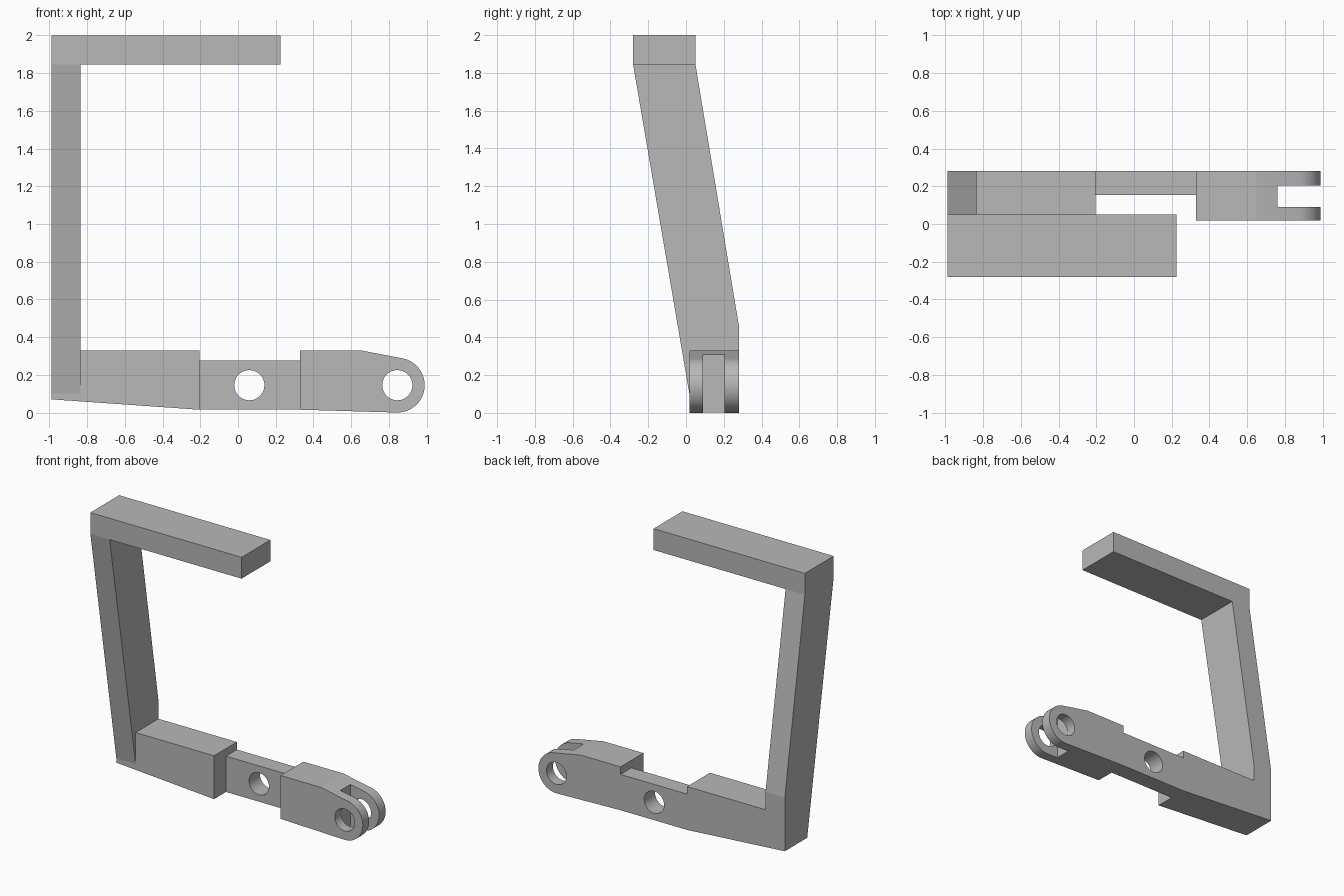
import bpy
import bmesh
from math import cos, sin, radians

if "Cube" in bpy.data.objects:
    bpy.data.objects.remove(bpy.data.objects["Cube"], do_unlink=True)

# Single plain grey finish
grey = bpy.data.materials.new("plain grey")
grey.use_nodes = True
grey.diffuse_color = (0.48, 0.48, 0.48, 1)
grey.node_tree.nodes["Principled BSDF"].inputs["Base Color"].default_value = (0.48, 0.48, 0.48, 1)


def prism(name, profile, axis, start, end):
    """Extrude a closed profile along x (profile is y, z) or y (profile is x, z)."""
    bm = bmesh.new()
    place = (lambda a, b: (start, a, b)) if axis == "x" else (lambda a, b: (a, start, b))
    face = bm.faces.new([bm.verts.new(place(a, b)) for a, b in profile])
    out = bmesh.ops.extrude_face_region(bm, geom=[face])
    moved = [v for v in out["geom"] if isinstance(v, bmesh.types.BMVert)]
    depth = end - start
    bmesh.ops.translate(bm, verts=moved, vec=(depth, 0, 0) if axis == "x" else (0, depth, 0))
    bmesh.ops.recalc_face_normals(bm, faces=bm.faces)
    mesh = bpy.data.meshes.new(name)
    bm.to_mesh(mesh)
    bm.free()
    mesh.materials.append(grey)
    obj = bpy.data.objects.new(name, mesh)
    bpy.context.collection.objects.link(obj)
    return obj


def rect(a0, a1, b0, b1):
    return [(a0, b0), (a1, b0), (a1, b1), (a0, b1)]


def arc(x, z, radius, first, last, steps):
    angles = [radians(first + (last - first) * i / steps) for i in range(steps + 1)]
    return [(x + radius * cos(t), z + radius * sin(t)) for t in angles]


def combine(target, tool, operation):
    mod = target.modifiers.new(operation.lower(), "BOOLEAN")
    mod.operation, mod.solver, mod.object = operation, "EXACT", tool
    bpy.ops.object.select_all(action="DESELECT")
    bpy.context.view_layer.objects.active = target
    target.select_set(True)
    bpy.ops.object.modifier_apply(modifier=mod.name)
    bpy.data.objects.remove(tool, do_unlink=True)


LEFT, INNER = -0.99, -0.835
FRONT, BACK = 0.018, 0.28
EYE_X, EYE_Z, EYE_R, HOLE_R = 0.845, 0.145, 0.145, 0.08

# Lower link: tapered block, bar and rounded fork end in one outline
outline = [(LEFT, 0.07), (LEFT, 0.33), (0.65, 0.33)]
outline += arc(EYE_X, EYE_Z, EYE_R, 79, -90, 32)
outline += [(0.33, 0.015), (-0.205, 0.015)]
bracket = prism("bracket_frame", outline, "y", FRONT, BACK)

# Thin bar between block and fork: front pocket and lowered top
combine(bracket, prism("pocket_cutter", rect(-0.205, 0.33, -0.1, 0.5), "y", -0.1, 0.155), "DIFFERENCE")
combine(bracket, prism("top_cutter", rect(-0.205, 0.33, 0.275, 0.5), "y", -0.2, 0.4), "DIFFERENCE")

# Fork slot and the two pin holes
combine(bracket, prism("slot_cutter", rect(0.76, 1.2, -0.2, 0.5), "y", 0.09, 0.205), "DIFFERENCE")
for hole_x in (0.06, EYE_X):
    circle = arc(hole_x, EYE_Z, HOLE_R, 0, 360, 64)[:-1]
    combine(bracket, prism("hole_cutter", circle, "y", -0.2, 0.5), "DIFFERENCE")

# Leaning post
post = [(-0.28, 2), (0.05, 2), (0.05, 1.845), (BACK, 0.46),
        (BACK, 0.1), (FRONT, 0.1), (-0.28, 1.845)]
combine(bracket, prism("post", post, "x", LEFT, INNER), "UNION")

# Upper arm
combine(bracket, prism("upper_arm", rect(-0.28, 0.05, 1.845, 2), "x", LEFT, 0.225), "UNION")

# Clean flat faces, keep real corners sharp
bm = bmesh.new()
bm.from_mesh(bracket.data)
bmesh.ops.remove_doubles(bm, verts=bm.verts, dist=0.0001)
bmesh.ops.dissolve_limit(bm, angle_limit=radians(0.5), verts=bm.verts, edges=bm.edges)
bm.to_mesh(bracket.data)
bm.free()
bpy.ops.object.shade_smooth_by_angle(angle=radians(8))
